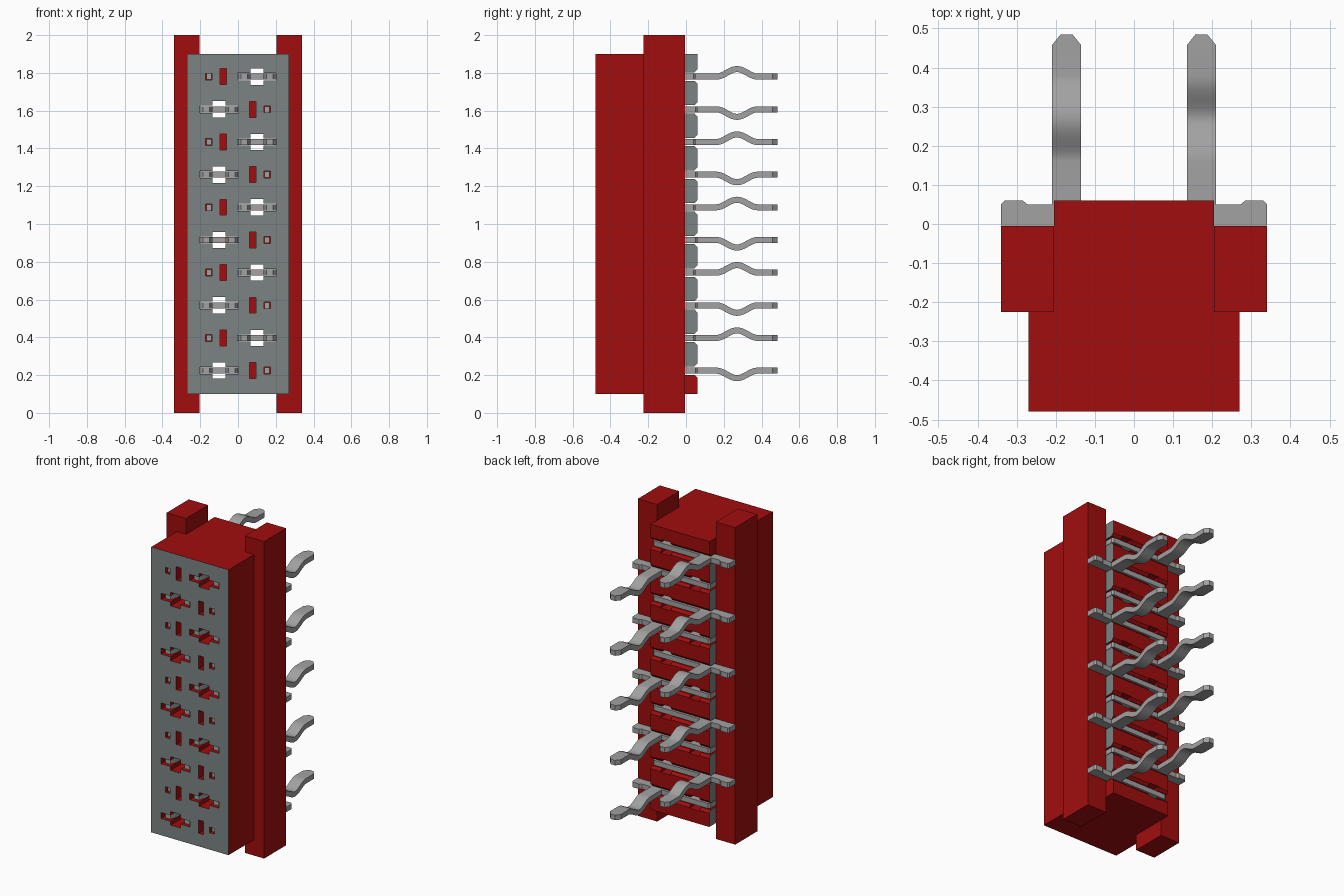
import bpy, bmesh, math

cube = bpy.data.objects.get("Cube")
if cube:
    bpy.data.objects.remove(cube, do_unlink=True)


def material(name, rgb):
    m = bpy.data.materials.new(name)
    m.use_nodes = True
    m.diffuse_color = (*rgb, 1)
    bsdf = next(n for n in m.node_tree.nodes if n.type == 'BSDF_PRINCIPLED')
    bsdf.inputs["Base Color"].default_value = (*rgb, 1)
    return m


RED = material("red plastic", (0.36, 0.004, 0.004))
GREY = material("grey face", (0.20, 0.23, 0.23))
METAL = material("contact metal", (0.36, 0.36, 0.36))

ROWS = [1.78 - 0.1729 * i for i in range(10)]


def make_object(name, bm, *mats):
    bmesh.ops.recalc_face_normals(bm, faces=bm.faces[:])
    me = bpy.data.meshes.new(name)
    bm.to_mesh(me)
    bm.free()
    for m in mats:
        me.materials.append(m)
    ob = bpy.data.objects.new(name, me)
    bpy.context.collection.objects.link(ob)
    return ob


def prism(bm, points, offset):
    """Extrude a planar 3D outline by an offset vector."""
    face = bm.faces.new([bm.verts.new(p) for p in points])
    geo = bmesh.ops.extrude_face_region(bm, geom=[face])["geom"]
    verts = [g for g in geo if isinstance(g, bmesh.types.BMVert)]
    bmesh.ops.translate(bm, vec=offset, verts=verts)


def box(bm, x0, x1, y0, y1, z0, z1):
    prism(bm, [(x0, y0, z0), (x1, y0, z0), (x1, y1, z0), (x0, y1, z0)], (0, 0, z1 - z0))


# Housing: stepped outline pulled up
bm = bmesh.new()
half = [(0.27, -0.48), (0.27, -0.01), (0.205, -0.01), (0.205, 0.06)]
outline = half + [(-x, y) for x, y in reversed(half)]
prism(bm, [(x, y, 0.1) for x, y in outline], (0, 0, 1.8))
housing = make_object("housing", bm, RED, GREY)

# Cutters: cross-shaped through holes, blind pockets, chamfered rear slots
holes, slots = bmesh.new(), bmesh.new()
cross = [(-0.002, 0.019), (0.065, 0.019), (0.065, 0.043),
         (0.135, 0.043), (0.135, 0.019), (0.202, 0.019)]
cross += [(x, -z) for x, z in reversed(cross)]
slot = [(-0.015, 0.022), (0.045, 0.022), (0.062, 0.04)]
slot += [(y, -z) for y, z in reversed(slot)]
for i, z in enumerate(ROWS):
    s = 1 if i % 2 == 0 else -1
    prism(holes, [(s * x, -0.6, z + dz) for x, dz in cross], (0, 0.8, 0))
    for cx, hw, hh, depth in ((-0.078, 0.017, 0.042, -0.36), (-0.154, 0.017, 0.018, -0.43)):
        box(holes, s * cx - hw, s * cx + hw, -0.6, depth, z - hh, z + hh)
    prism(slots, [(-0.4, y, z + dz) for y, dz in slot], (0.8, 0, 0))

cutters = [make_object("hole_cutter", holes, RED), make_object("slot_cutter", slots, RED)]
for c in cutters:
    c.hide_render = True
    mod = housing.modifiers.new(c.name, 'BOOLEAN')
    mod.operation, mod.solver, mod.object = 'DIFFERENCE', 'EXACT', c
deps = bpy.context.evaluated_depsgraph_get()
cut_mesh = bpy.data.meshes.new_from_object(housing.evaluated_get(deps))
housing.modifiers.clear()
housing.data = cut_mesh
for c in cutters:
    bpy.data.objects.remove(c, do_unlink=True)

# Grey front face and grey rear flanks, everything else red
for p in cut_mesh.polygons:
    c, n = p.center, p.normal
    front = n.y < -0.9 and c.y < -0.479
    flank = abs(n.x) > 0.9 and abs(c.x) > 0.2045 and c.y > -0.01
    end = (c.x > 0 and c.z < 0.2) or (c.x < 0 and c.z > 1.8)
    p.material_index = 1 if front or (flank and not end) else 0

# Side rails
for s, side in ((1, "left"), (-1, "right")):
    bm = bmesh.new()
    xs = sorted((s * 0.205, s * 0.34))
    box(bm, xs[0], xs[1], -0.225, -0.005, 0, 2)
    make_object(side + "_rail", bm, RED)

# Contact: flat fork with a rail arm and a barb, plus a kinked tail
T = 0.032
bm = bmesh.new()
fork = [(-0.34, -0.004), (-0.34, 0.05), (-0.33, 0.06), (-0.285, 0.06), (-0.272, 0.05),
        (0.19, 0.05), (0.2, 0.04), (0.2, -0.44), (0.185, -0.46), (0.15, -0.46),
        (0.135, -0.42), (0.135, -0.02), (0.065, -0.02), (0.065, -0.42), (0.05, -0.46),
        (0.015, -0.46), (0.0, -0.44), (0.0, -0.004), (-0.14, -0.004), (-0.14, -0.46),
        (-0.168, -0.46), (-0.168, -0.004)]
prism(bm, [(x, y, -T / 2) for x, y in fork], (0, 0, T))

STEPS = 20
path = [(0.045, 0.0, 0.0, 0.0375)]
for k in range(STEPS + 1):
    a = 2 * math.pi * k / STEPS
    slope = 0.02 * math.sin(a) * 2 * math.pi / 0.22
    path.append((0.16 + 0.22 * k / STEPS, 0.02 * (1 - math.cos(a)), math.atan(slope), 0.0375))
path += [(0.457, 0.0, 0.0, 0.0375), (0.484, 0.0, 0.0, 0.016)]
rings = []
for y, z, a, w in path:
    ny, nz = -math.sin(a) * T / 2, math.cos(a) * T / 2
    rings.append([bm.verts.new((-0.1725 + sx * w, y + sz * ny, z + sz * nz))
                  for sx, sz in ((-1, -1), (1, -1), (1, 1), (-1, 1))])
for r0, r1 in zip(rings, rings[1:]):
    for j in range(4):
        bm.faces.new((r0[j], r0[(j + 1) % 4], r1[(j + 1) % 4], r1[j]))
bm.faces.new(rings[0])
bm.faces.new(rings[-1])
first = make_object("contact_1", bm, METAL)
bpy.ops.object.select_all(action='DESELECT')
first.select_set(True)
bpy.context.view_layer.objects.active = first
bpy.ops.object.shade_smooth_by_angle(angle=math.radians(30))

# Alternate rows are turned half a turn about the depth axis
for i, z in enumerate(ROWS):
    ob = first
    if i:
        ob = bpy.data.objects.new("contact_%d" % (i + 1), first.data)
        bpy.context.collection.objects.link(ob)
    ob.location = (0, 0, z)
    ob.rotation_euler = (0, math.pi * (i % 2), 0)
